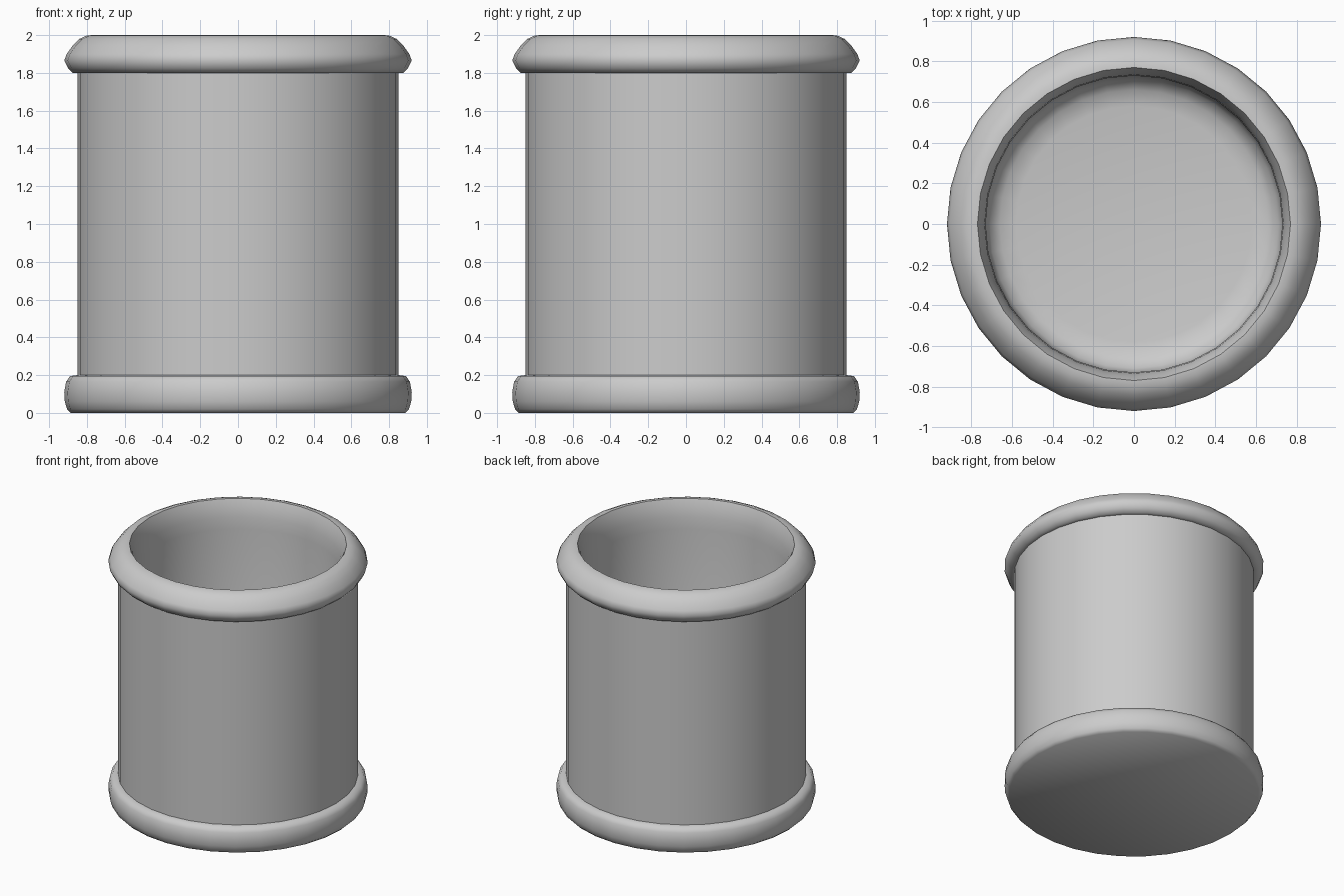
import bpy, bmesh, math

if "Cube" in bpy.data.objects:
    bpy.data.objects.remove(bpy.data.objects["Cube"])

SIDES = 32


def lathe(name, profile):
    """Revolve an (r, z) profile that starts and ends on the axis."""
    bm = bmesh.new()
    verts = [bm.verts.new((r, 0, z)) for r, z in profile]
    edges = [bm.edges.new(pair) for pair in zip(verts, verts[1:])]
    bmesh.ops.spin(bm, geom=verts + edges, cent=(0, 0, 0), axis=(0, 0, 1),
                   angle=math.tau, steps=SIDES, use_duplicate=False)
    bmesh.ops.remove_doubles(bm, verts=bm.verts, dist=0.0005)
    bmesh.ops.recalc_face_normals(bm, faces=bm.faces)
    mesh = bpy.data.meshes.new(name)
    bm.to_mesh(mesh)
    bm.free()
    obj = bpy.data.objects.new(name, mesh)
    bpy.context.collection.objects.link(obj)
    bpy.context.view_layer.objects.active = obj
    obj.select_set(True)
    bpy.ops.object.shade_smooth_by_angle(angle=math.radians(50))
    obj.select_set(False)
    return obj


# Rounded foot ring
foot = [(0.885, 0), (0.905, 0.02), (0.917, 0.06), (0.92, 0.11),
        (0.91, 0.165), (0.89, 0.195), (0.85, 0.20)]
# Rolled lip, from the body up to the mouth
lip = [(0.85, 1.80), (0.875, 1.80), (0.90, 1.825), (0.92, 1.865),
       (0.907, 1.90), (0.875, 1.945), (0.84, 1.98), (0.80, 1.998), (0.77, 2.0)]
# Tapered throat, straight inner wall and filleted floor
inside = [(0.75, 1.95), (0.735, 1.87), (0.73, 1.78), (0.73, 0.28),
          (0.71, 0.22), (0.66, 0.18), (0.58, 0.165), (0, 0.16)]

lathe("cup_body", [(0, 0)] + foot + lip + inside)
